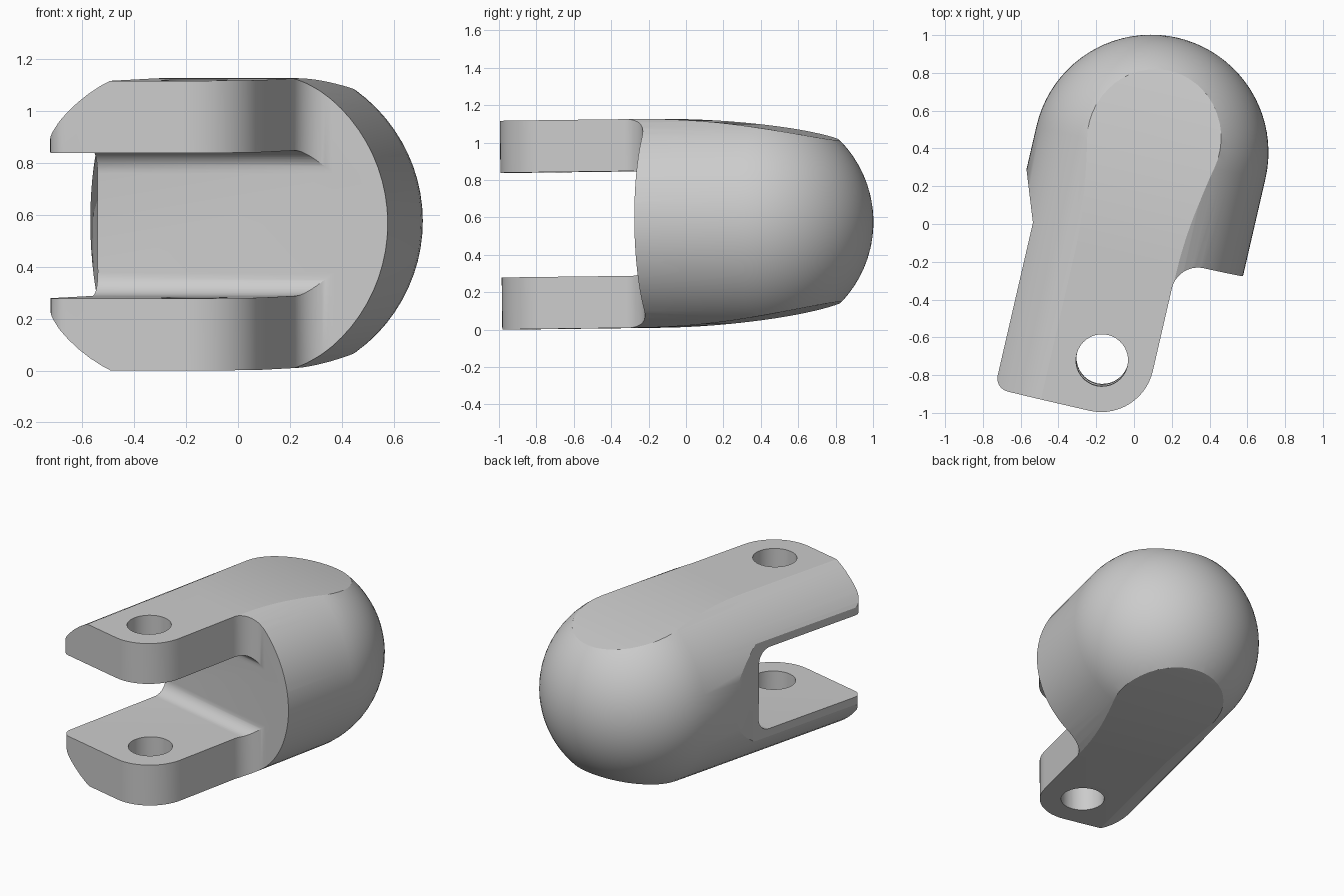
import bpy, bmesh
from math import sin, cos, radians
from mathutils import Matrix, Vector

default = bpy.data.objects.get("Cube")
if default:
    bpy.data.objects.remove(default, do_unlink=True)

R = 0.622        # radius of the rounded body
ROOT = -0.53     # where the body ends and the fork arms begin
TIP = -1.4       # free end of the arms


def make_object(name, bm):
    bmesh.ops.recalc_face_normals(bm, faces=bm.faces)
    mesh = bpy.data.meshes.new(name)
    bm.to_mesh(mesh)
    bm.free()
    obj = bpy.data.objects.new(name, mesh)
    bpy.context.collection.objects.link(obj)
    return obj


def arc(cx, cy, r, start, end, n=14):
    angles = [radians(start + (end - start) * i / n) for i in range(n + 1)]
    return [(cx + r * cos(a), cy + r * sin(a)) for a in angles]


def prism(name, points, place, depth):
    """Extrude a 2D outline, placed in space by a function, along a vector."""
    bm = bmesh.new()
    face = bm.faces.new([bm.verts.new(place(a, b)) for a, b in points])
    grown = bmesh.ops.extrude_face_region(bm, geom=[face])["geom"]
    verts = [g for g in grown if isinstance(g, bmesh.types.BMVert)]
    bmesh.ops.translate(bm, vec=depth, verts=verts)
    return make_object(name, bm)


def flat_prism(name, points):
    return prism(name, points, lambda x, y: (x, y, -1), Vector((0, 0, 2)))


def side_prism(name, points):
    return prism(name, points, lambda y, z: (-1, y, z), Vector((2, 0, 0)))


# Capsule: a dome at the back running into a long cylinder
bm = bmesh.new()
bmesh.ops.create_uvsphere(bm, u_segments=72, v_segments=40, radius=R)
for v in bm.verts:
    if v.co.z < -0.001:
        radial = Vector((v.co.x, v.co.y, 0))
        if radial.length > 0.001:
            radial = radial.normalized() * R
        v.co = radial + Vector((0, 0, v.co.z - 1.6))
bmesh.ops.rotate(bm, verts=bm.verts, matrix=Matrix.Rotation(radians(-90), 3, "X"))
body = make_object("fork_end_body", bm)

# Plan outline: rounded arms, root fillet, wide body, angled left shoulder
plan = arc(-0.455, TIP + 0.07, 0.07, 180, 270, 8)
plan += arc(-0.01, TIP + 0.28, 0.28, 270, 360)
plan += arc(0.41, ROOT - 0.14, 0.14, 180, 90)
plan += [(0.8, ROOT), (0.8, 0.8), (-0.8, 0.8), (-0.8, 0.25), (-0.525, -0.5)]
plan_shape = flat_prism("plan_cutter", plan)

# Side outline: flat over the arms, gently crowned toward the dome
crown = [(-1.7, 0.558)]
for i in range(25):
    y = -0.6 + 1.3 * i / 24
    crown.append((y, 0.558 - 0.115 * (y + 0.6) ** 2))
side = crown + [(y, -z) for y, z in reversed(crown)]
side_shape = side_prism("side_cutter", side)

# Slot between the arms, with filleted inner corners
slot = [(-2, -0.28)]
slot += arc(ROOT - 0.09, -0.19, 0.09, -90, 0, 10)
slot += arc(ROOT - 0.09, 0.19, 0.09, 0, 90, 10)
slot += [(-2, 0.28)]
slot_shape = side_prism("slot_cutter", slot)

# Pin hole through both arms
hole_shape = flat_prism("hole_cutter", arc(-0.005, -1.125, 0.138, 0, 350, 35))

cuts = [(plan_shape, "INTERSECT"), (side_shape, "INTERSECT"),
        (slot_shape, "DIFFERENCE"), (hole_shape, "DIFFERENCE")]
bpy.context.view_layer.objects.active = body
for cutter, operation in cuts:
    mod = body.modifiers.new(cutter.name, "BOOLEAN")
    mod.operation = operation
    mod.solver = "EXACT"
    mod.object = cutter
    cutter.hide_render = True
    bpy.ops.object.modifier_apply(modifier=mod.name)
    bpy.data.objects.remove(cutter, do_unlink=True)

# Slight pitch, then turn the part into position
pose = (Matrix.Translation((0.09, 0.38, 0.577))
        @ Matrix.Rotation(radians(-13), 4, "Z")
        @ Matrix.Rotation(radians(0.7), 4, "X"))
body.data.transform(pose)
lowest = min(v.co.z for v in body.data.vertices)
body.data.transform(Matrix.Translation((0, 0, -lowest)))

# Plain grey finish
grey = bpy.data.materials.new("plain_grey")
grey.use_nodes = True
colour = (0.6, 0.6, 0.6, 1)
grey.diffuse_color = colour
grey.node_tree.nodes["Principled BSDF"].inputs["Base Color"].default_value = colour
body.data.materials.clear()
body.data.materials.append(grey)

bpy.ops.object.select_all(action="DESELECT")
body.select_set(True)
bpy.ops.object.shade_smooth_by_angle(angle=radians(25))
